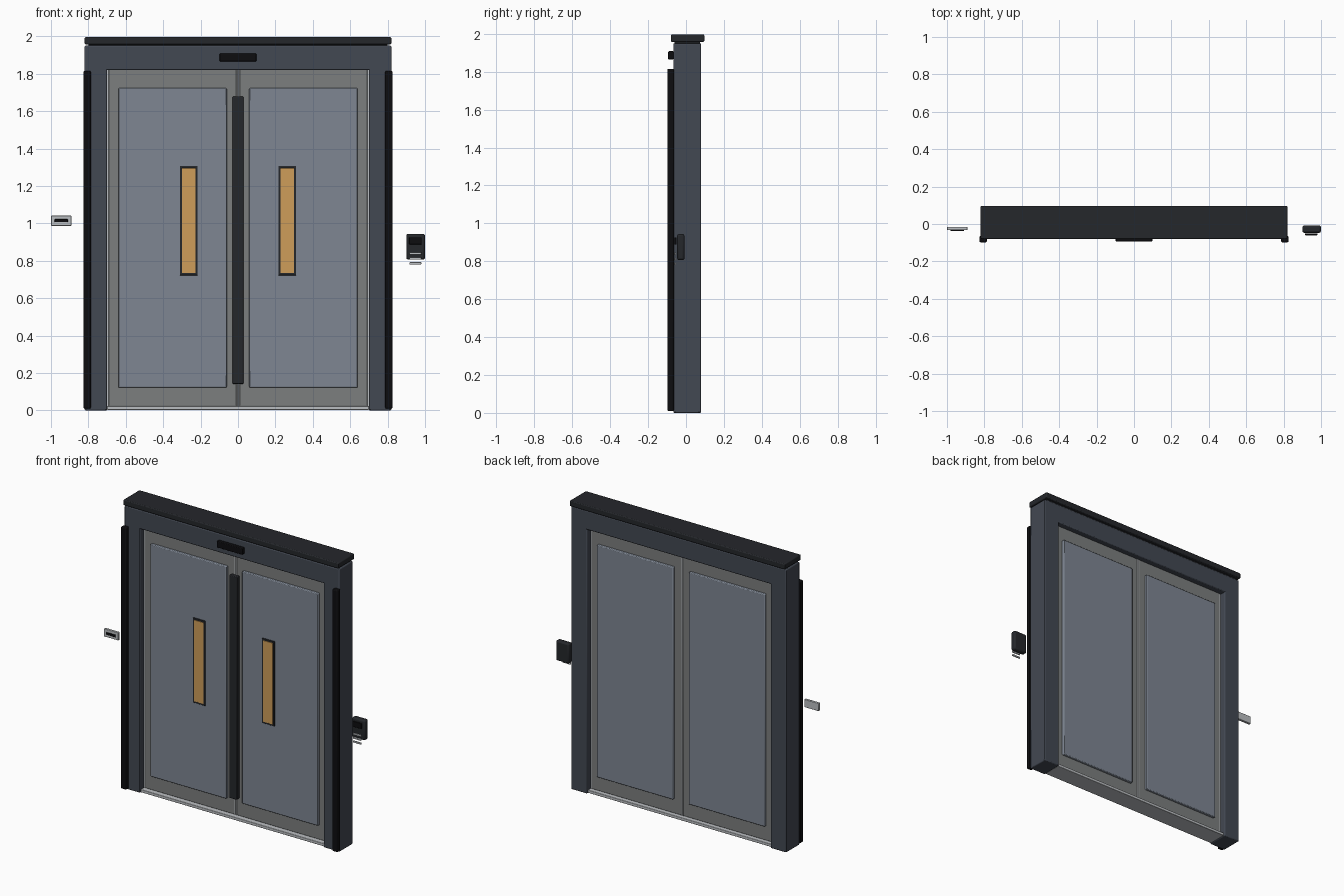
import bpy

if "Cube" in bpy.data.objects:
    bpy.data.objects.remove(bpy.data.objects["Cube"])


def material(name, r, g, b):
    m = bpy.data.materials.new(name)
    m.diffuse_color = (r, g, b, 1)
    m.use_nodes = True
    m.node_tree.nodes["Principled BSDF"].inputs["Base Color"].default_value = m.diffuse_color
    return m


FRAME = material("slate", 0.055, 0.065, 0.085)
DARK = material("charcoal", 0.018, 0.02, 0.024)
BLACK = material("black", 0.004, 0.004, 0.005)
LEAF = material("leaf_grey", 0.2, 0.21, 0.21)
PANEL = material("panel_grey", 0.21, 0.24, 0.29)
STEEL = material("steel", 0.5, 0.52, 0.54)
AMBER = material("amber", 0.62, 0.34, 0.1)


def box(name, x, y, z, mat, bevel=0.003):
    """Bevelled box from (min, max) ranges on each axis."""
    lo, hi = zip(x, y, z)
    bpy.ops.mesh.primitive_cube_add(size=1, location=[(a + b) / 2 for a, b in zip(lo, hi)])
    ob = bpy.context.object
    ob.name = name
    ob.scale = [b - a for a, b in zip(lo, hi)]
    bpy.ops.object.transform_apply(location=False, rotation=False, scale=True)
    ob.data.materials.append(mat)
    if bevel:
        mod = ob.modifiers.new("bevel", 'BEVEL')
        mod.width = bevel
        mod.segments = 2
        bpy.ops.object.shade_smooth_by_angle()
    return ob


def side_range(s, a, b):
    return tuple(sorted((s * a, s * b)))


# Header, cap, sill and motion sensor
box("header", (-0.815, 0.815), (-0.067, 0.08), (1.82, 1.95), FRAME, 0.006)
box("top_cap", (-0.82, 0.82), (-0.08, 0.097), (1.957, 1.996), DARK, 0.006)
box("cap_spacer", (-0.80, 0.80), (-0.06, 0.075), (1.94, 1.965), DARK, 0)
box("sill", (-0.70, 0.70), (-0.06, 0.07), (0.003, 0.023), STEEL)
box("sensor", (-0.098, 0.098), (-0.094, -0.065), (1.865, 1.908), BLACK, 0.004)

for s, side in ((-1, "left"), (1, "right")):
    # Posts and protruding side rails
    box(side + "_post", side_range(s, 0.70, 0.82), (-0.067, 0.08), (0, 1.95), FRAME, 0.006)
    box(side + "_rail", side_range(s, 0.787, 0.826), (-0.098, -0.064), (0.01, 1.815), BLACK, 0.006)

    # Sliding leaf with a raised panel on both faces
    box(side + "_leaf", side_range(s, 0.008, 0.692), (-0.025, 0.04), (0.022, 1.825), LEAF)
    box(side + "_panel", side_range(s, 0.06, 0.64), (-0.043, 0.058), (0.122, 1.723), PANEL, 0.005)
    box(side + "_jamb_seal", side_range(s, 0.69, 0.702), (-0.022, 0.037), (0.022, 1.822), STEEL, 0)
    box(side + "_meeting_edge", side_range(s, 0.001, 0.009), (-0.026, 0.041), (0.022, 1.82), STEEL, 0.002)

    # Amber window in a dark surround
    box(side + "_window_frame", side_range(s, 0.216, 0.311), (-0.049, -0.04), (0.722, 1.307), DARK, 0.002)
    box(side + "_window", side_range(s, 0.227, 0.300), (-0.052, -0.045), (0.734, 1.295), AMBER, 0.001)

# Central pull bar over the seam
box("centre_bar", (-0.029, 0.029), (-0.055, -0.024), (0.142, 1.678), DARK, 0.004)

# Small name plate on the left
box("plate", (-1.0, -0.89), (-0.033, -0.015), (0.987, 1.041), STEEL)
box("plate_slot", (-0.98, -0.91), (-0.038, -0.03), (1.006, 1.022), BLACK, 0.001)

# Control box on the right with screen and key strips
box("control_box", (0.90, 1.0), (-0.047, -0.008), (0.806, 0.944), DARK, 0.01)
box("control_screen", (0.915, 0.982), (-0.06, -0.05), (0.888, 0.925), BLACK, 0.002)
for i, z in enumerate((0.839, 0.812, 0.786)):
    box(f"control_strip_{i + 1}", (0.917, 0.980), (-0.061, -0.052), (z - 0.006, z + 0.006), STEEL, 0.002)
